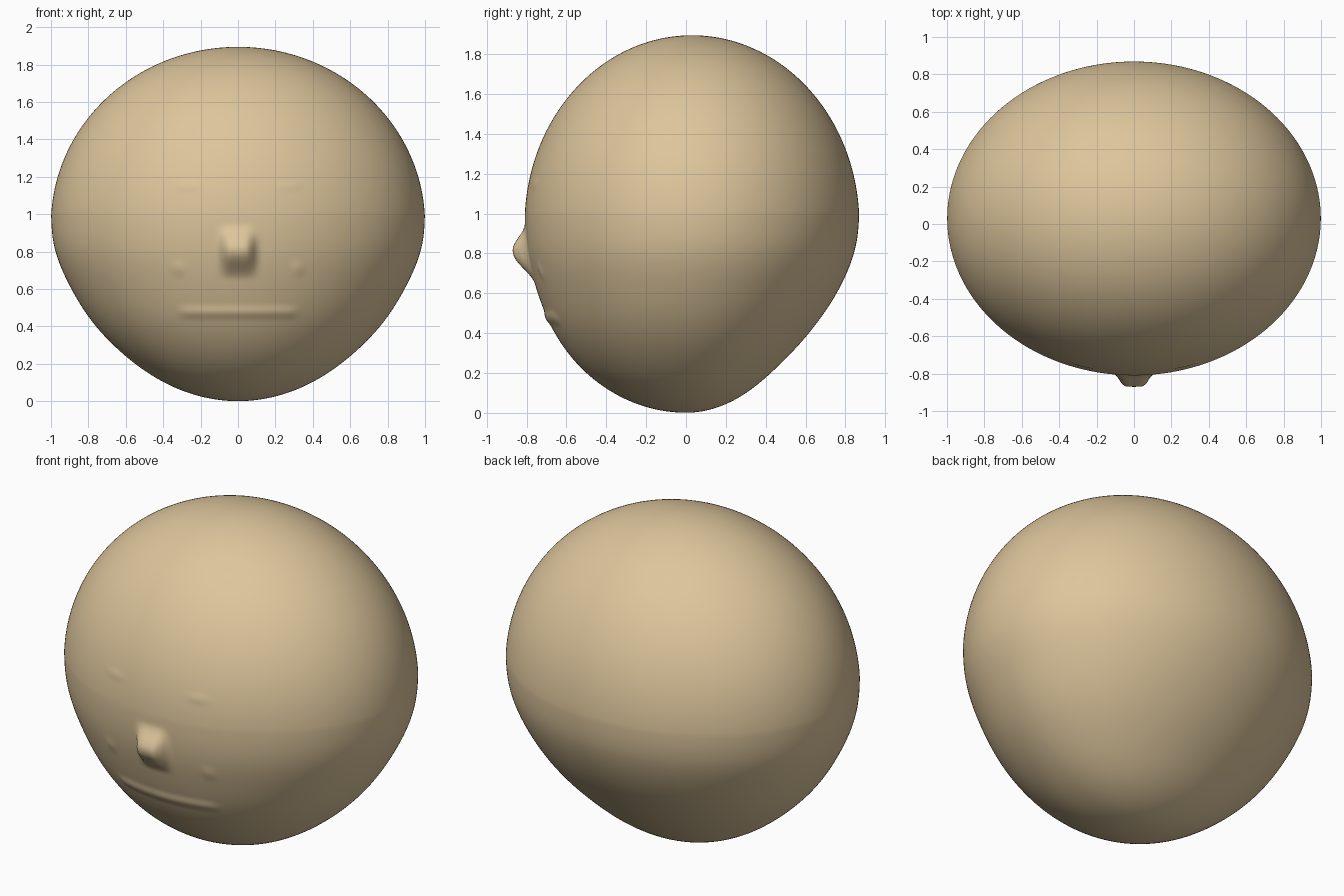
import bpy, bmesh, math

if "Cube" in bpy.data.objects:
    bpy.data.objects.remove(bpy.data.objects["Cube"])


def smooth(a, b, t):
    t = max(0.0, min(1.0, (t - a) / (b - a)))
    return t * t * (3 - 2 * t)


def lerp_table(table, t):
    # smooth interpolation through a few profile points (Catmull-Rom)
    n = len(table)
    for i in range(n - 1):
        x0, y0 = table[i]
        x1, y1 = table[i + 1]
        if t <= x1 or i == n - 2:
            u = max(0.0, min(1.0, (t - x0) / (x1 - x0)))
            h = x1 - x0

            def slope(j):
                a, b = table[max(j - 1, 0)], table[min(j + 1, n - 1)]
                return (b[1] - a[1]) / (b[0] - a[0])
            m0, m1 = slope(i) * h, slope(i + 1) * h
            return ((2*u**3 - 3*u*u + 1) * y0 + (u**3 - 2*u*u + u) * m0
                    + (3*u*u - 2*u**3) * y1 + (u**3 - u*u) * m1)


# Taper of the lower half, by unit height: sides, back, front
SIDE = [(-1, .87), (-.79, .895), (-.58, .93), (-.37, .957), (-.15, .988), (.05, 1)]
BACK = [(-1, .79), (-.79, .82), (-.58, .885), (-.37, .943), (-.15, .985), (.05, 1)]
FRONT = [(-1, .97), (-.79, .975), (-.58, .975), (-.37, .975), (-.15, .99), (.05, 1)]


def bump(x, z, cx, cz, rx, rz):
    d = math.hypot((x - cx) / rx, (z - cz) / rz)
    return 1 - smooth(0, 1, d)


def head_point(co):
    x, y, z = co
    f = [lerp_table(t, z) if z < .05 else 1 for t in (SIDE, BACK, FRONT)]
    r = math.hypot(x, y)
    s = y / r if r > 1e-5 else 0
    w = s * s
    k = f[0] * (1 - w) + (f[1] if s > 0 else f[2]) * w
    px = x * k
    py = y * .84 * k + .03 * smooth(-1, .1, z)
    pz = .948 + .947 * z
    if y < 0:
        ax = abs(px)
        # nose
        nose = 1 - smooth(.045, .115, ax)
        nose *= smooth(.95, .81, pz) if pz > .81 else smooth(.65, .80, pz)
        py -= .073 * nose
        # lip ridge
        lip = (1 - smooth(.26, .35, ax)) * (1 - smooth(0, .045, abs(pz - .475)))
        py -= .009 * lip
        # faint brows and cheek folds
        py -= .004 * bump(ax, pz, .27, 1.15, .10, .035)
        py -= .006 * bump(ax, pz, .32, .71, .05, .06)
    return px, py, pz


# Head
bm = bmesh.new()
bmesh.ops.create_uvsphere(bm, u_segments=288, v_segments=180, radius=1)
for v in bm.verts:
    v.co = head_point(v.co)
for face in bm.faces:
    face.smooth = True
mesh = bpy.data.meshes.new("head")
bm.to_mesh(mesh)
bm.free()
head = bpy.data.objects.new("head", mesh)
bpy.context.collection.objects.link(head)

# Skin colour
mat = bpy.data.materials.new("tan")
mat.diffuse_color = (.72, .56, .33, 1)
mat.use_nodes = True
mat.node_tree.nodes["Principled BSDF"].inputs["Base Color"].default_value = mat.diffuse_color
mesh.materials.append(mat)
